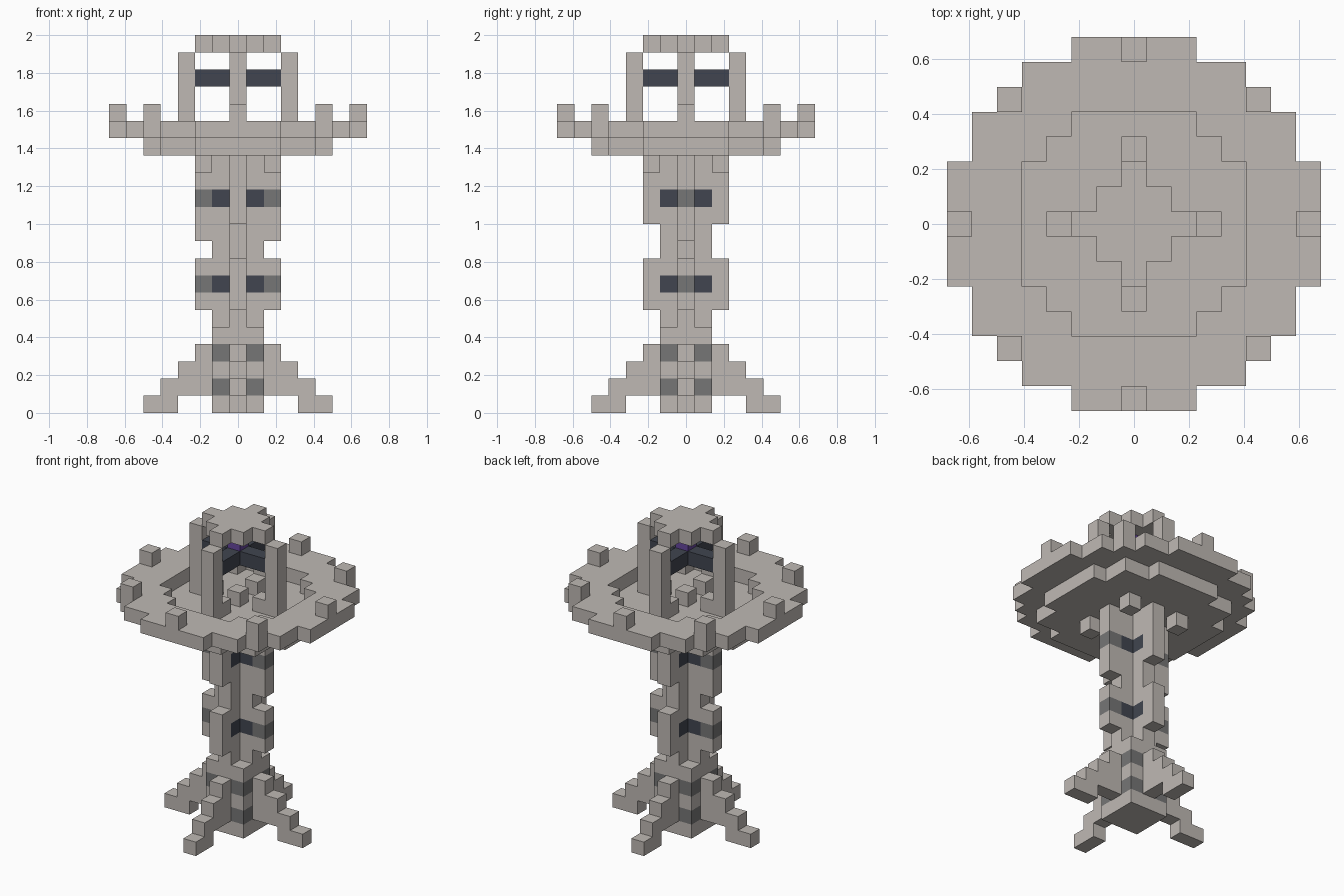
import bpy
import bmesh
import math
from mathutils import Vector

if "Cube" in bpy.data.objects:
    bpy.data.objects.remove(bpy.data.objects["Cube"], do_unlink=True)

U = 2 / 22  # edge of one block


def make_material(name, rgb):
    mat = bpy.data.materials.new(name)
    mat.use_nodes = True
    colour = (*rgb, 1)
    mat.diffuse_color = colour
    mat.node_tree.nodes["Principled BSDF"].inputs["Base Color"].default_value = colour
    return mat


MATERIALS = [
    make_material("pale_stone", (0.52, 0.485, 0.455)),
    make_material("grey_stone", (0.18, 0.18, 0.18)),
    make_material("dark_slate", (0.052, 0.06, 0.08)),
    make_material("purple_crystal", (0.13, 0.06, 0.33)),
]
STONE, GREY, SLATE, PURPLE = range(4)

parts = {}     # part name -> {cell: colour}
occupied = set()


def put(part, cells, colour=STONE):
    for cell in cells:
        parts.setdefault(part, {})[cell] = colour
        occupied.add(cell)


def block(rx, ry, z0, z1):
    """Centred block reaching rx and ry cells each way, layers z0 to z1."""
    return {(x, y, z) for x in range(-rx, rx + 1)
            for y in range(-ry, ry + 1) for z in range(z0, z1 + 1)}


def disc(steps, z):
    """Stepped round plate made of crossing rectangles."""
    cells = set()
    for a, b in steps:
        cells |= block(a, b, z, z) | block(b, a, z, z)
    return cells


def sides(axis, r, z0, z1):
    """Pair of upright bars at distance r along one axis."""
    return {(s * r, 0, z) if axis == "x" else (0, s * r, z)
            for s in (-1, 1) for z in range(z0, z1 + 1)}


def cross(r, z0, z1):
    return sides("x", r, z0, z1) | sides("y", r, z0, z1)


def corners(r, z0, z1):
    return {(sx * r, sy * r, z) for sx in (-1, 1) for sy in (-1, 1)
            for z in range(z0, z1 + 1)}


# Base with grey corner bands
put("base", block(1, 1, 0, 4))
for z in (1, 3):
    put("base", corners(1, z, z), GREY)

# Four stepped feet
for z, (inner, outer) in enumerate([(4, 5), (2, 4), (2, 3), (2, 2)]):
    for r in range(inner, outer + 1):
        put("feet", cross(r, z, z))

# Cross-shaped shaft and its outer ribs
put("shaft", block(1, 0, 5, 14) | block(0, 1, 5, 14))
put("ribs", cross(2, 6, 8) | sides("x", 2, 10, 14) | sides("y", 2, 11, 14))
for z in (7, 12):
    put("shaft", cross(1, z, z), SLATE)
    put("ribs", sides("x", 2, z, z), GREY)

# Bowl floor with brackets underneath
put("brackets", corners(2, 14, 14))
put("bowl_floor", disc([(5, 2), (4, 3)], 15) | corners(4, 15, 15))

# Rim ring and its upright studs
hole = disc([(4, 2), (3, 3)], 16)
put("rim", disc([(7, 2), (6, 4)], 16) - hole)
put("rim_studs", corners(5, 16, 17) | cross(7, 17, 17))

# Blocks inside the bowl
put("bowl_blocks", cross(2, 16, 16) | {(0, 0, 16)})

# Canopy: pillars, dark crossbars, crystal and roof
put("pillars", cross(3, 16, 20))
put("crossbars", block(2, 0, 19, 19) | block(0, 2, 19, 19), SLATE)
put("crystal", {(0, 0, 20)}, PURPLE)
put("roof", block(1, 1, 21, 21) | cross(2, 21, 21))


def build(name, cells):
    """Mesh the exposed faces of the cells and merge flat areas."""
    bm = bmesh.new()
    for cell, colour in cells.items():
        centre = Vector(cell) + Vector((0, 0, 0.5))
        for axis in range(3):
            for sign in (-1, 1):
                n = Vector((0, 0, 0))
                n[axis] = sign
                if tuple(int(c + d) for c, d in zip(cell, n)) in occupied:
                    continue
                u = Vector((0, 0, 0))
                u[(axis + 1) % 3] = 0.5
                v = n.cross(u)
                mid = centre + n * 0.5
                ring = [mid - u - v, mid + u - v, mid + u + v, mid - u + v]
                face = bm.faces.new([bm.verts.new(p * U) for p in ring])
                face.material_index = colour
    bmesh.ops.remove_doubles(bm, verts=bm.verts, dist=U / 100)
    bmesh.ops.dissolve_limit(bm, angle_limit=math.radians(1), verts=bm.verts,
                             edges=bm.edges, delimit={"MATERIAL"})
    mesh = bpy.data.meshes.new(name)
    for mat in MATERIALS:
        mesh.materials.append(mat)
    bm.to_mesh(mesh)
    bm.free()
    bpy.context.scene.collection.objects.link(bpy.data.objects.new(name, mesh))


for part_name, part_cells in parts.items():
    build(part_name, part_cells)
